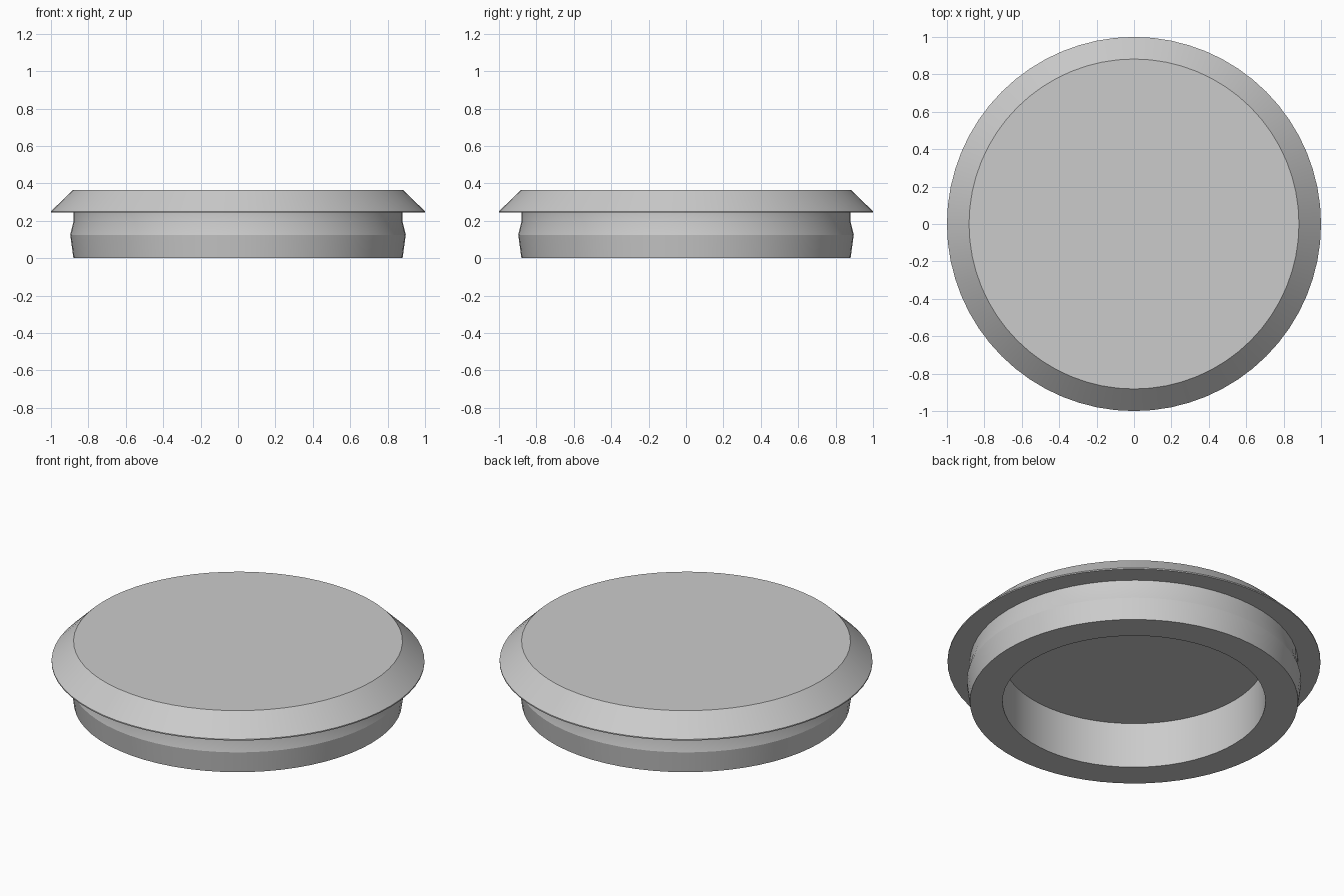
import bpy
import bmesh
import math
from mathutils import Matrix

cube = bpy.data.objects.get("Cube")
if cube:
    bpy.data.objects.remove(cube, do_unlink=True)

SEGMENTS = 64

# Plain grey for the whole cap
grey = bpy.data.materials.new("plain_grey")
grey.use_nodes = True
colour = (0.6, 0.6, 0.6, 1)
grey.diffuse_color = colour
grey.node_tree.nodes["Principled BSDF"].inputs["Base Color"].default_value = colour


def lathe(name, profile):
    """Turn a (radius, height) profile about z and close both ends."""
    bm = bmesh.new()
    rings = []
    for radius, height in profile:
        ring = bmesh.ops.create_circle(
            bm, segments=SEGMENTS, radius=radius,
            matrix=Matrix.Translation((0, 0, height)))["verts"]
        rings.append(ring)
    for low, high in zip(rings, rings[1:]):
        for i in range(SEGMENTS):
            j = (i + 1) % SEGMENTS
            bm.faces.new((low[i], low[j], high[j], high[i]))
    bm.faces.new(rings[0])
    bm.faces.new(rings[-1])
    bmesh.ops.recalc_face_normals(bm, faces=bm.faces)
    mesh = bpy.data.meshes.new(name)
    bm.to_mesh(mesh)
    bm.free()
    mesh.materials.append(grey)
    obj = bpy.data.objects.new(name, mesh)
    bpy.context.collection.objects.link(obj)
    bpy.ops.object.select_all(action="DESELECT")
    obj.select_set(True)
    bpy.context.view_layer.objects.active = obj
    bpy.ops.object.shade_smooth_by_angle(angle=math.radians(15))
    return obj


# Recess, bulging plug wall, overhanging flange and bevelled top in one profile
lathe("plug_cap", [
    (0.705, 0.27),   # recess ceiling
    (0.705, 0),      # inner rim
    (0.88, 0),       # outer rim
    (0.897, 0.125),  # snap bulge
    (0.88, 0.195),   # neck
    (0.88, 0.243),   # underside of flange
    (1, 0.243),      # flange lip
    (1, 0.25),
    (0.882, 0.365),  # top edge
])
